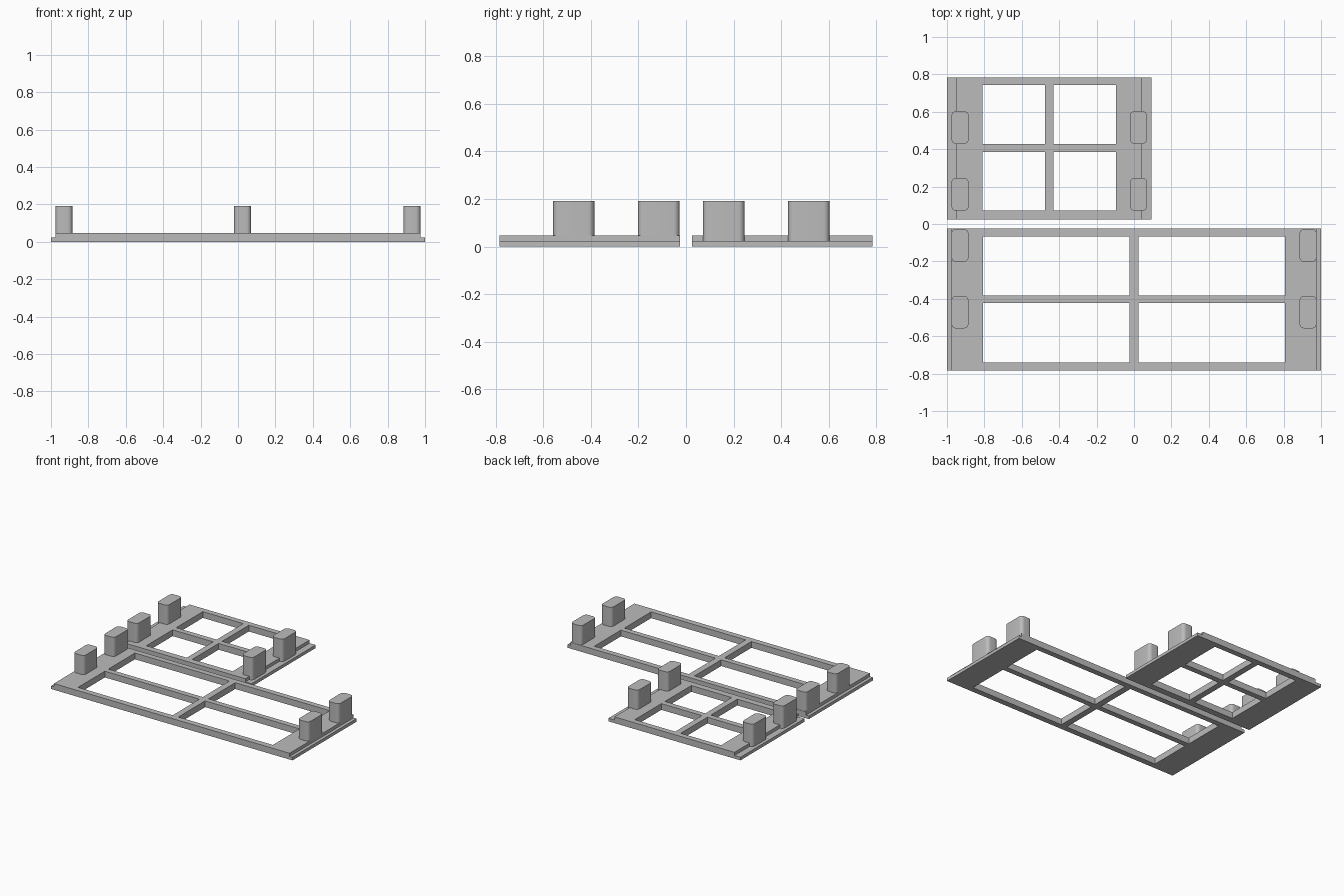
import bpy
import bmesh
from mathutils import Vector

if "Cube" in bpy.data.objects:
    bpy.data.objects.remove(bpy.data.objects["Cube"], do_unlink=True)

LIP_Z, PLATE_Z, PEG_Z = 0.023, 0.047, 0.191

grey = bpy.data.materials.new("plain_grey")
grey.use_nodes = True
grey.diffuse_color = (0.5, 0.5, 0.5, 1)
grey.node_tree.nodes["Principled BSDF"].inputs["Base Color"].default_value = (0.5, 0.5, 0.5, 1)


def finish(bm, name):
    bmesh.ops.recalc_face_normals(bm, faces=bm.faces)
    mesh = bpy.data.meshes.new(name)
    bm.to_mesh(mesh)
    bm.free()
    mesh.materials.append(grey)
    obj = bpy.data.objects.new(name, mesh)
    bpy.context.collection.objects.link(obj)
    return obj


def raise_faces(bm, faces, height):
    """Extrude faces straight up and return the new top faces."""
    geom = bmesh.ops.extrude_face_region(bm, geom=faces, use_keep_orig=False)["geom"]
    verts = [g for g in geom if isinstance(g, bmesh.types.BMVert)]
    bmesh.ops.translate(bm, verts=verts, vec=(0, 0, height))
    return [g for g in geom if isinstance(g, bmesh.types.BMFace)]


def window_frame(name, cx, half, lip, opening, bar, ys):
    """Plate with four openings and a thin stepped lip at both ends."""
    right = [bar, opening, lip, half]
    xs = [cx - x for x in reversed(right)] + [cx + x for x in right]
    bm = bmesh.new()
    grid = [[bm.verts.new((x, y, 0)) for y in ys] for x in xs]
    for i in range(len(xs) - 1):
        for j in range(len(ys) - 1):
            if not (i in (2, 4) and j in (1, 3)):
                bm.faces.new((grid[i][j], grid[i + 1][j], grid[i + 1][j + 1], grid[i][j + 1]))
    # the flat base is copied upward, so keep a bottom copy to close the solid
    base = bm.faces[:]
    bottom = bmesh.ops.duplicate(bm, geom=base)["geom"]
    bottom = [g for g in bottom if isinstance(g, bmesh.types.BMFace)]
    bmesh.ops.reverse_faces(bm, faces=bottom)
    top = raise_faces(bm, base, LIP_Z)
    inner = [f for f in top if abs(f.calc_center_median().x - cx) < lip]
    raise_faces(bm, inner, PLATE_Z - LIP_Z)
    bmesh.ops.remove_doubles(bm, verts=bm.verts, dist=0.0005)
    bmesh.ops.dissolve_limit(bm, angle_limit=0.01, verts=bm.verts, edges=bm.edges)
    return finish(bm, name)


def peg(name, x0, x1, y0, y1):
    """Upright block with rounded vertical corners."""
    z0 = LIP_Z - 0.003
    bm = bmesh.new()
    bmesh.ops.create_cube(bm, size=1)
    bmesh.ops.scale(bm, vec=(x1 - x0, y1 - y0, PEG_Z - z0), verts=bm.verts)
    bmesh.ops.translate(bm, vec=((x0 + x1) / 2, (y0 + y1) / 2, (z0 + PEG_Z) / 2), verts=bm.verts)
    upright = [e for e in bm.edges
               if abs((e.verts[0].co - e.verts[1].co).normalized().dot(Vector((0, 0, 1)))) > 0.9]
    bmesh.ops.bevel(bm, geom=upright, offset=0.025, segments=6, profile=0.5, affect='EDGES')
    obj = finish(bm, name)
    bpy.ops.object.select_all(action='DESELECT')
    obj.select_set(True)
    bpy.context.view_layer.objects.active = obj
    bpy.ops.object.shade_smooth_by_angle(angle=0.6)


def peg_set(label, cx, inner, outer, rows):
    for row, (y0, y1) in zip(("front", "back"), rows):
        peg(f"{label}_peg_left_{row}", cx + inner, cx + outer, y0, y1)
        peg(f"{label}_peg_right_{row}", cx - outer, cx - inner, y0, y1)


# wide frame at the front
window_frame("wide_frame", 0, 1.0, 0.976, 0.807, 0.024,
             [-0.784, -0.74, -0.423, -0.382, -0.067, -0.025])
peg_set("wide_frame", 0, 0.885, 0.976, [(-0.558, -0.385), (-0.202, -0.027)])

# narrow frame at the back
window_frame("narrow_frame", -0.453, 0.547, 0.497, 0.358, 0.023,
             [0.025, 0.073, 0.385, 0.427, 0.742, 0.784])
peg_set("narrow_frame", -0.453, 0.431, 0.523, [(0.071, 0.246), (0.429, 0.603)])
